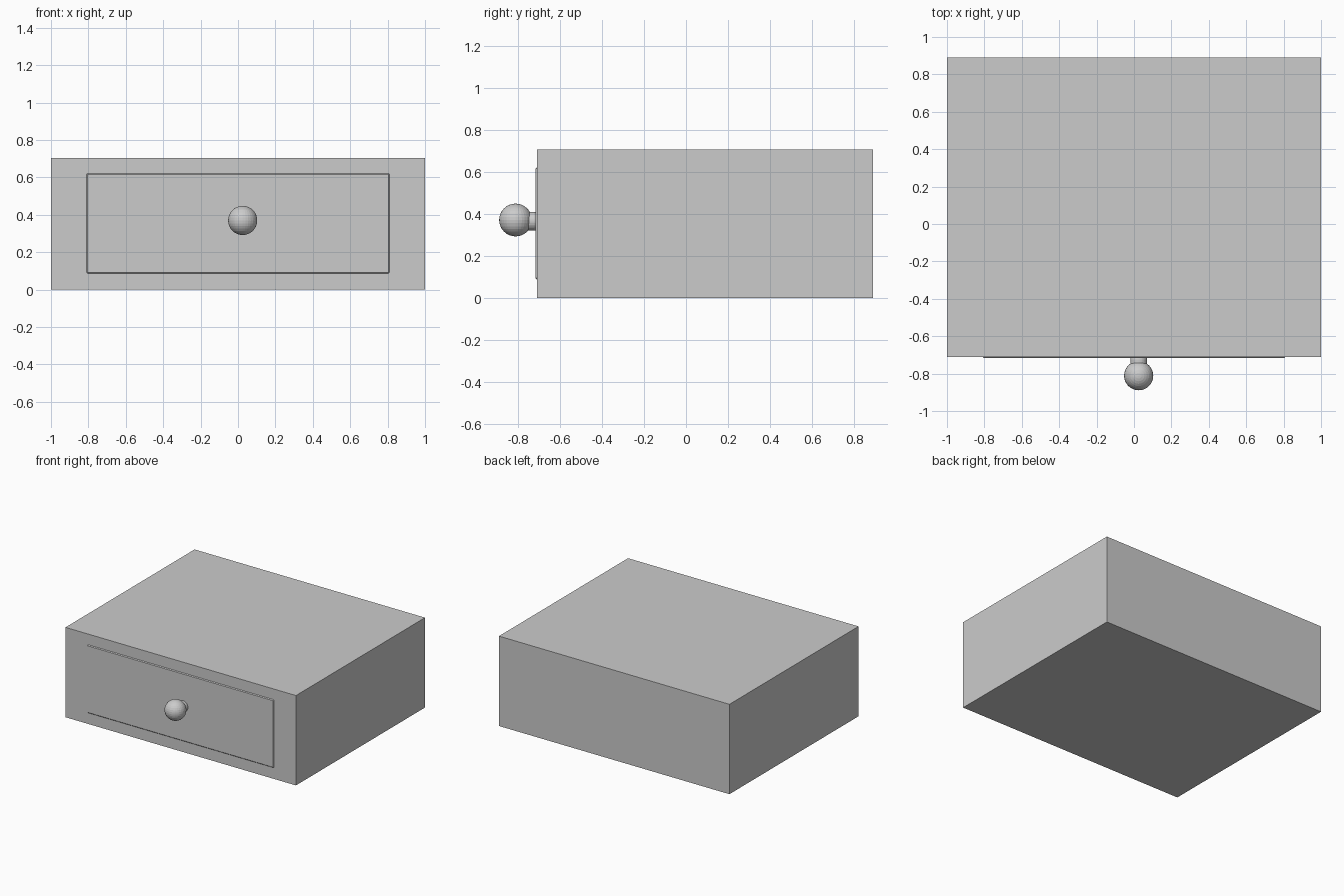
import bpy, math

if "Cube" in bpy.data.objects:
    bpy.data.objects.remove(bpy.data.objects["Cube"])


def box(name, lo, hi):
    bpy.ops.mesh.primitive_cube_add(size=1, location=[(a + b) / 2 for a, b in zip(lo, hi)])
    ob = bpy.context.object
    ob.name = name
    ob.scale = [b - a for a, b in zip(lo, hi)]
    bpy.ops.object.transform_apply(location=False, rotation=False, scale=True)
    return ob


def bevel(ob, width, segments):
    mod = ob.modifiers.new("bevel", 'BEVEL')
    mod.width = width
    mod.segments = segments
    mod.limit_method = 'ANGLE'


KNOB_X, KNOB_Z = 0.025, 0.37

# Cabinet body
box("cabinet_body", (-1, -0.71, 0), (1, 0.89, 0.705))

# Drawer front, barely proud of the body, with a narrow chamfered rim
drawer = box("drawer_front", (-0.815, -0.716, 0.083), (0.815, -0.69, 0.625))
bevel(drawer, 0.01, 1)

# Knob collar with rounded rim
bpy.ops.mesh.primitive_cylinder_add(vertices=32, radius=0.045, depth=0.05,
                                    location=(KNOB_X, -0.735, KNOB_Z - 0.006),
                                    rotation=(math.pi / 2, 0, 0))
collar = bpy.context.object
collar.name = "knob_collar"
bevel(collar, 0.014, 3)

# Faceted knob ball
bpy.ops.mesh.primitive_uv_sphere_add(segments=32, ring_count=16, radius=0.078,
                                     location=(KNOB_X, -0.811, KNOB_Z))
bpy.context.object.name = "knob_ball"
